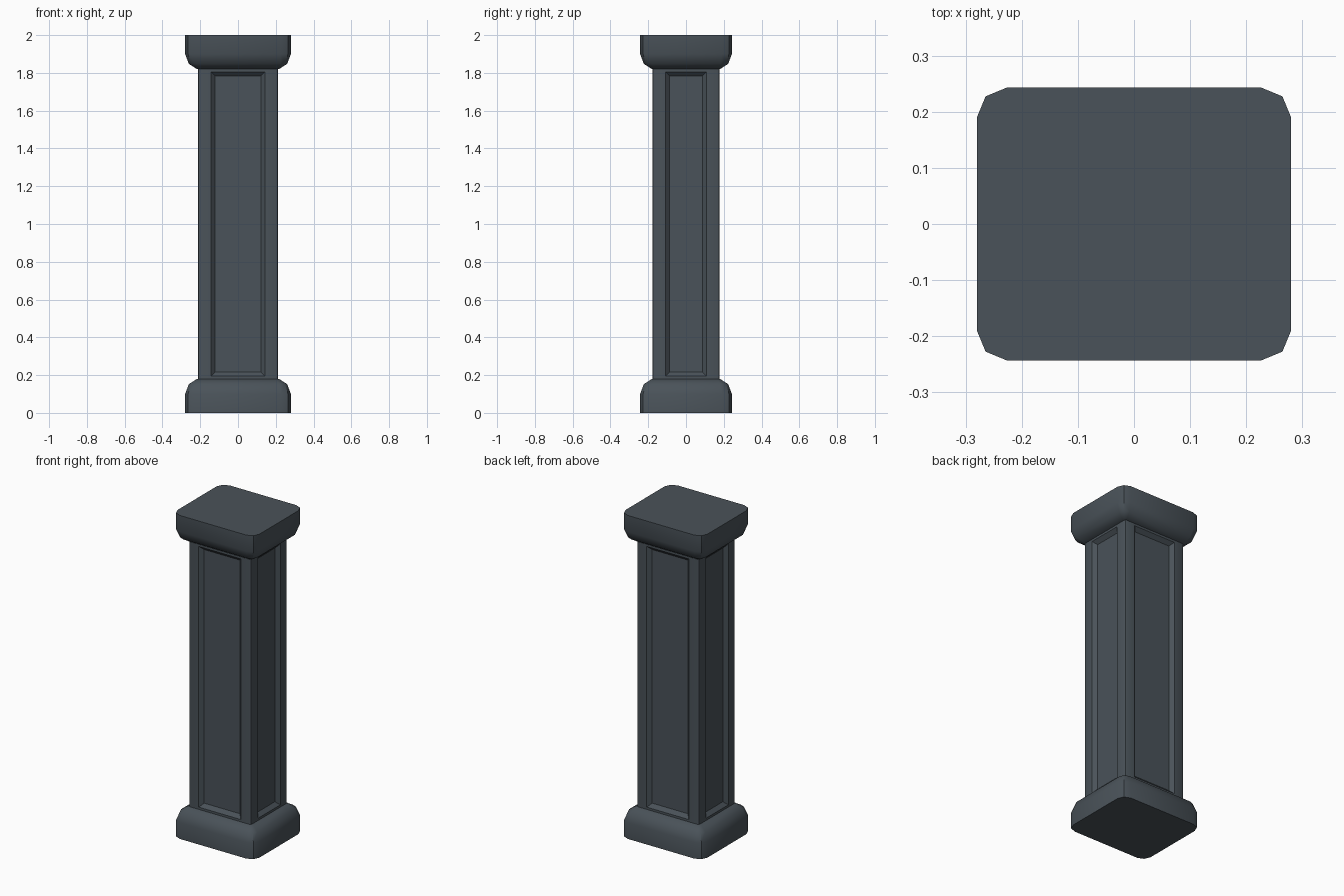
import bpy, bmesh, math

if "Cube" in bpy.data.objects:
    bpy.data.objects.remove(bpy.data.objects["Cube"])

mat = bpy.data.materials.new("dark slate")
mat.diffuse_color = (0.068, 0.085, 0.1, 1)
mat.use_nodes = True
mat.node_tree.nodes["Principled BSDF"].inputs["Base Color"].default_value = mat.diffuse_color


def finish(bm, name):
    bmesh.ops.recalc_face_normals(bm, faces=bm.faces[:])
    me = bpy.data.meshes.new(name)
    bm.to_mesh(me)
    bm.free()
    me.materials.append(mat)
    ob = bpy.data.objects.new(name, me)
    bpy.context.collection.objects.link(ob)
    bpy.ops.object.select_all(action='DESELECT')
    ob.select_set(True)
    bpy.context.view_layer.objects.active = ob
    bpy.ops.object.shade_smooth_by_angle(angle=math.radians(40))
    return ob


def rounded_ring(bm, hx, hy, r, z):
    """Rectangle with two-segment rounded corners."""
    vs = []
    for i, (sx, sy) in enumerate([(1, 1), (-1, 1), (-1, -1), (1, -1)]):
        for k in range(3):
            a = math.radians(90 * i + 45 * k)
            vs.append(bm.verts.new((sx * (hx - r) + r * math.cos(a),
                                    sy * (hy - r) + r * math.sin(a), z)))
    return vs


def block(name, flip):
    # inset, corner radius, height
    profile = [(0, 0.053, 0), (0, 0.053, 0.10), (0.0195, 0.04, 0.152), (0.063, 0.014, 0.18)]
    bm = bmesh.new()
    rings = [rounded_ring(bm, 0.28 - d, 0.243 - d, r, 2 - z if flip else z)
             for d, r, z in profile]
    for a, b in zip(rings, rings[1:]):
        for i in range(12):
            j = (i + 1) % 12
            bm.faces.new((a[i], a[j], b[j], b[i]))
    bm.faces.new(rings[0])
    bm.faces.new(rings[-1])
    finish(bm, name)


# Moulded foot and head
block("base", False)
block("capital", True)

# Shaft with a recessed panel on each side
bm = bmesh.new()
lo = rounded_ring(bm, 0.213, 0.178, 0.012, 0.137)
hi = rounded_ring(bm, 0.213, 0.178, 0.012, 1.863)
sides = []
for i in range(12):
    j = (i + 1) % 12
    f = bm.faces.new((lo[i], lo[j], hi[j], hi[i]))
    if i % 3 == 2:
        sides.append(f)
bm.faces.new(lo[::-1])
bm.faces.new(hi)
bm.normal_update()
bmesh.ops.inset_individual(bm, faces=sides, thickness=0.057, use_even_offset=True)
bmesh.ops.inset_individual(bm, faces=sides, thickness=0.022, depth=-0.022, use_even_offset=True)
finish(bm, "shaft")
